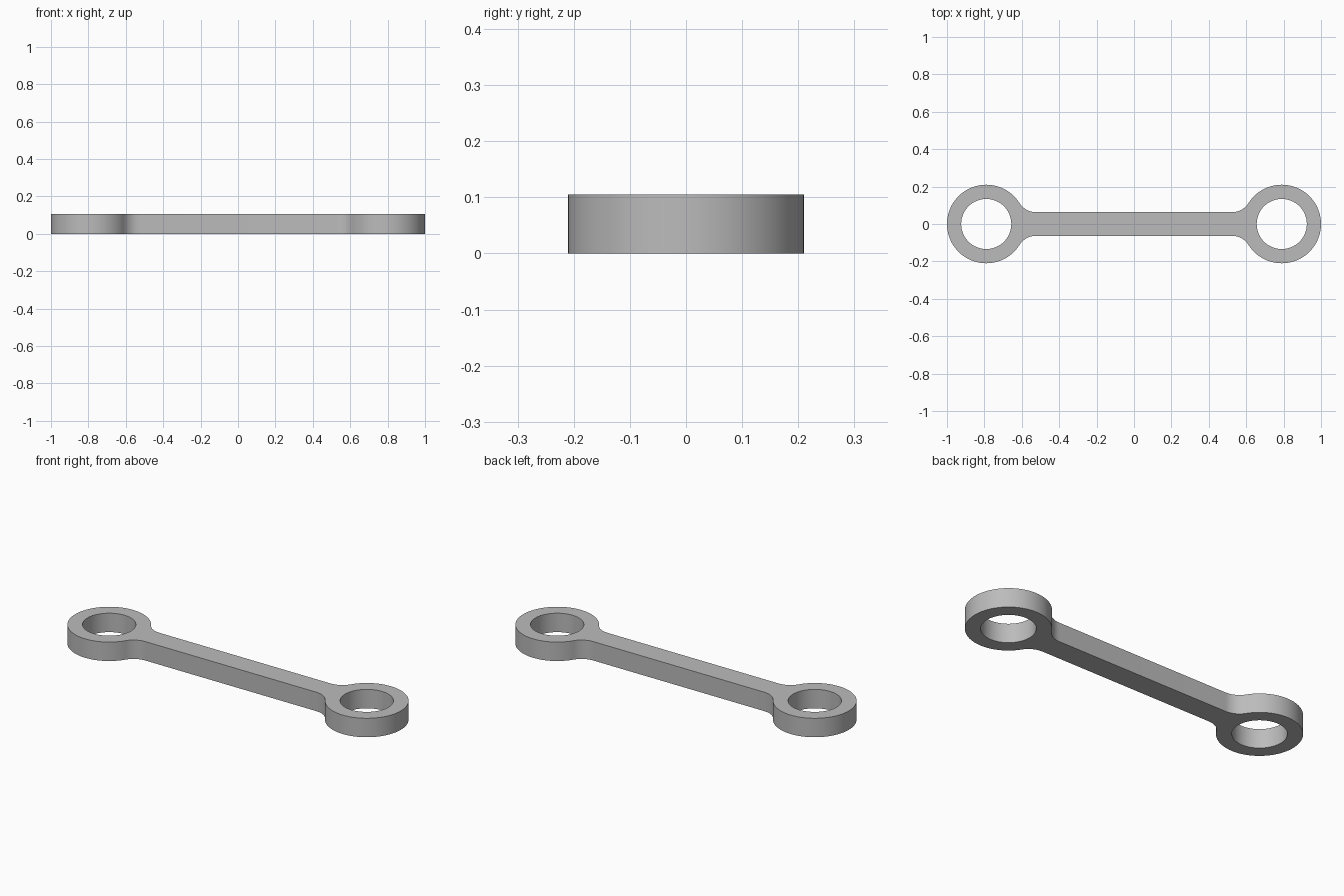
import bpy
import bmesh
from math import sin, cos, pi, atan2, sqrt, radians

if "Cube" in bpy.data.objects:
    bpy.data.objects.remove(bpy.data.objects["Cube"])

RING_X, RING_R, HOLE_R = 0.79, 0.21, 0.134
BAR_HALF, FILLET, THICK = 0.063, 0.105, 0.105


def arc(cx, cy, r, a0, a1, n):
    """Points along an arc, both ends included."""
    return [(cx + r * cos(a0 + (a1 - a0) * i / n),
             cy + r * sin(a0 + (a1 - a0) * i / n)) for i in range(n + 1)]


# Outline: fillet from bar to ring, then around the +x eye, then the mirror
fy = BAR_HALF + FILLET
dx = sqrt((RING_R + FILLET) ** 2 - fy ** 2)
touch = atan2(fy, -dx)
lower_fillet = arc(RING_X - dx, -fy, FILLET, pi / 2, pi - touch, 12)
eye = arc(RING_X, 0, RING_R, -touch, touch, 72)
upper_fillet = [(x, -y) for x, y in reversed(lower_fillet)]
half = lower_fillet + eye[1:-1] + upper_fillet
outline = half + [(-x, -y) for x, y in half]
holes = [arc(s * RING_X, 0, HOLE_R, 0, 2 * pi, 64)[:-1] for s in (1, -1)]

# Fill the profile and extrude it upward
bm = bmesh.new()
for loop in [outline] + holes:
    verts = [bm.verts.new((x, y, 0)) for x, y in loop]
    for a, b in zip(verts, verts[1:] + verts[:1]):
        bm.edges.new((a, b))
bmesh.ops.triangle_fill(bm, use_beauty=True, edges=bm.edges[:], normal=(0, 0, 1))
top = bmesh.ops.extrude_face_region(bm, geom=bm.faces[:], use_keep_orig=True)
bmesh.ops.translate(bm, vec=(0, 0, THICK),
                    verts=[g for g in top["geom"] if isinstance(g, bmesh.types.BMVert)])
bmesh.ops.recalc_face_normals(bm, faces=bm.faces[:])

mesh = bpy.data.meshes.new("link_arm")
bm.to_mesh(mesh)
bm.free()
link = bpy.data.objects.new("link_arm", mesh)
bpy.context.collection.objects.link(link)

# Plain grey metal
grey = bpy.data.materials.new("grey")
grey.use_nodes = True
color = (0.5, 0.5, 0.5, 1)
grey.diffuse_color = color
grey.node_tree.nodes["Principled BSDF"].inputs["Base Color"].default_value = color
mesh.materials.append(grey)

# Smooth curved walls, crisp rims
bpy.ops.object.select_all(action='DESELECT')
link.select_set(True)
bpy.context.view_layer.objects.active = link
bpy.ops.object.shade_smooth_by_angle(angle=radians(30))
